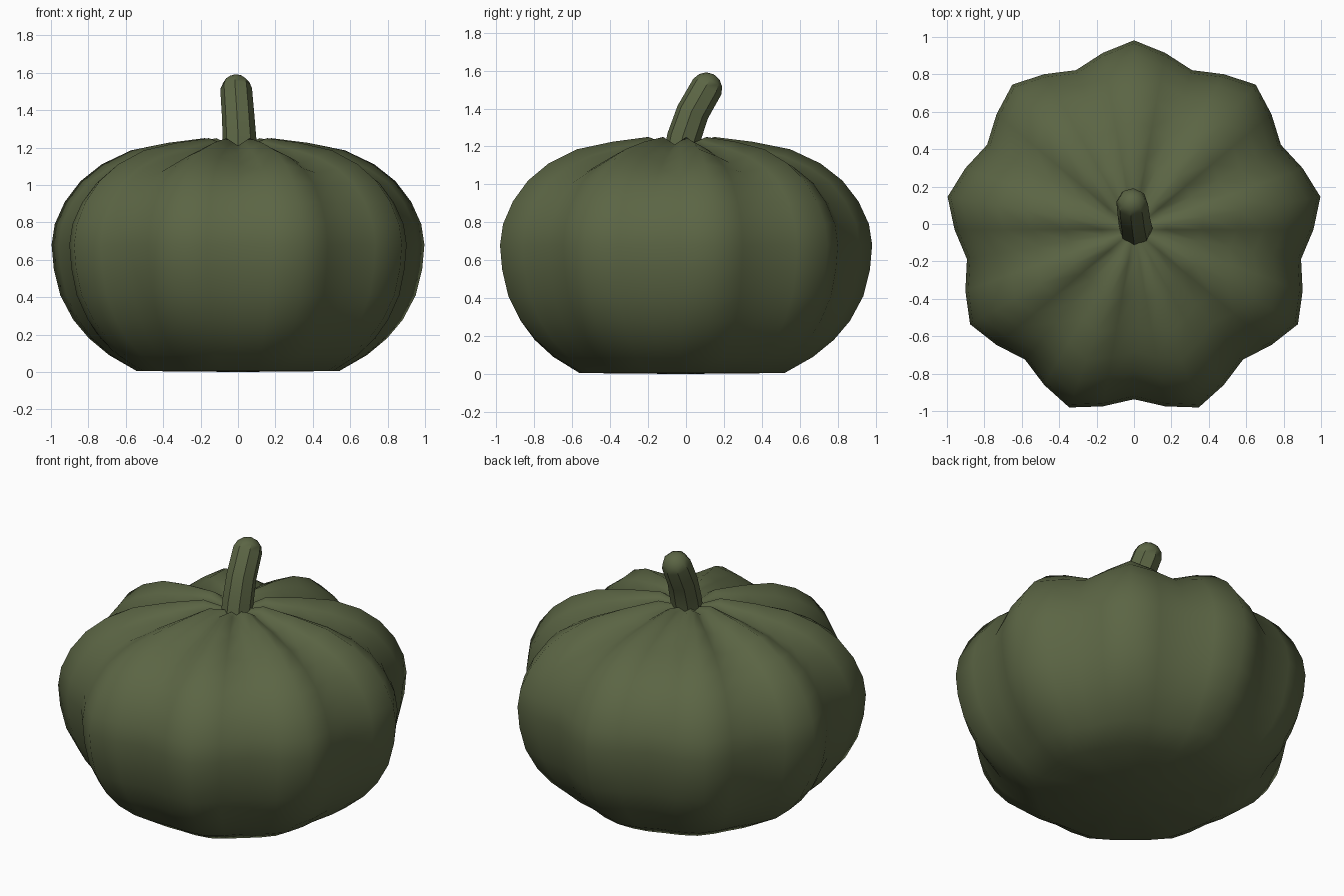
import bpy, bmesh, math
from mathutils import Vector, Matrix

if "Cube" in bpy.data.objects:
    bpy.data.objects.remove(bpy.data.objects["Cube"], do_unlink=True)

green = bpy.data.materials.new("dark_olive_green")
green.use_nodes = True
colour = (0.105, 0.13, 0.058, 1)
green.diffuse_color = colour
bsdf = green.node_tree.nodes["Principled BSDF"]
bsdf.inputs["Base Color"].default_value = colour
bsdf.inputs["Roughness"].default_value = 0.8


def skin(name, rings, start, end, sharp_angle):
    """Bridge closed rings of points and close both ends with a fan."""
    bm = bmesh.new()
    loops = [[bm.verts.new(p) for p in ring] for ring in rings]
    n = len(loops[0])
    for a, b in zip(loops, loops[1:]):
        for i in range(n):
            j = (i + 1) % n
            bm.faces.new((a[i], a[j], b[j], b[i]))
    for loop, tip in ((loops[0], start), (loops[-1], end)):
        pole = bm.verts.new(tip)
        for i in range(n):
            bm.faces.new((loop[i], loop[(i + 1) % n], pole))
    bmesh.ops.recalc_face_normals(bm, faces=bm.faces)
    mesh = bpy.data.meshes.new(name)
    bm.to_mesh(mesh)
    bm.free()
    mesh.materials.append(green)
    obj = bpy.data.objects.new(name, mesh)
    bpy.context.collection.objects.link(obj)
    bpy.ops.object.select_all(action='DESELECT')
    obj.select_set(True)
    bpy.context.view_layer.objects.active = obj
    bpy.ops.object.shade_smooth_by_angle(angle=math.radians(sharp_angle))
    return obj


# Ribbed body: ridge radius, ridge height, valley depth inwards, valley drop
LOBES, STEPS, CENTRE_Y = 9, 4, -0.03
profile = [
    (0.55, 0.005, 0.02, 0), (0.70, 0.09, 0.04, 0), (0.81, 0.18, 0.06, 0),
    (0.895, 0.28, 0.08, 0), (0.965, 0.41, 0.095, 0), (1.0, 0.55, 0.105, 0),
    (1.012, 0.68, 0.105, 0), (0.995, 0.79, 0.105, 0),
    (0.94, 0.91, 0.105, 0.01), (0.855, 1.02, 0.10, 0.02),
    (0.74, 1.11, 0.09, 0.045), (0.58, 1.185, 0.06, 0.07),
    (0.38, 1.225, 0.03, 0.06), (0.18, 1.25, 0.01, 0.04)]
rings = []
for radius, height, depth, drop in profile:
    ring = []
    for i in range(LOBES * STEPS):
        turn = math.pi / 2 + math.tau * i / (LOBES * STEPS)
        valley = (1 - math.cos(math.tau * i / STEPS)) / 2
        r = radius - depth * valley
        ring.append((r * math.cos(turn), CENTRE_Y + r * math.sin(turn),
                     height - drop * valley))
    rings.append(ring)
skin("pumpkin_body", rings, (0, CENTRE_Y, 0), (0, CENTRE_Y, 1.19), 80)

# Leaning eight-sided stem: centre, radius, tilt away from the front in degrees
path = [
    ((0.01, -0.035, 1.13), 0.09, 12), ((0.008, -0.01, 1.25), 0.09, 14),
    ((0, 0.035, 1.38), 0.087, 24), ((-0.01, 0.112, 1.515), 0.085, 29),
    ((-0.01, 0.13, 1.548), 0.07, 29), ((-0.01, 0.142, 1.572), 0.04, 29)]
rings = []
for centre, radius, tilt in path:
    lean = Matrix.Rotation(-math.radians(tilt), 3, 'X')
    ring = []
    for i in range(8):
        turn = math.tau * i / 8 - math.radians(5)
        spoke = Vector((math.cos(turn), math.sin(turn), 0)) * radius
        ring.append(Vector(centre) + lean @ spoke)
    rings.append(ring)
skin("stem", rings, path[0][0], (-0.01, 0.147, 1.58), 41)
